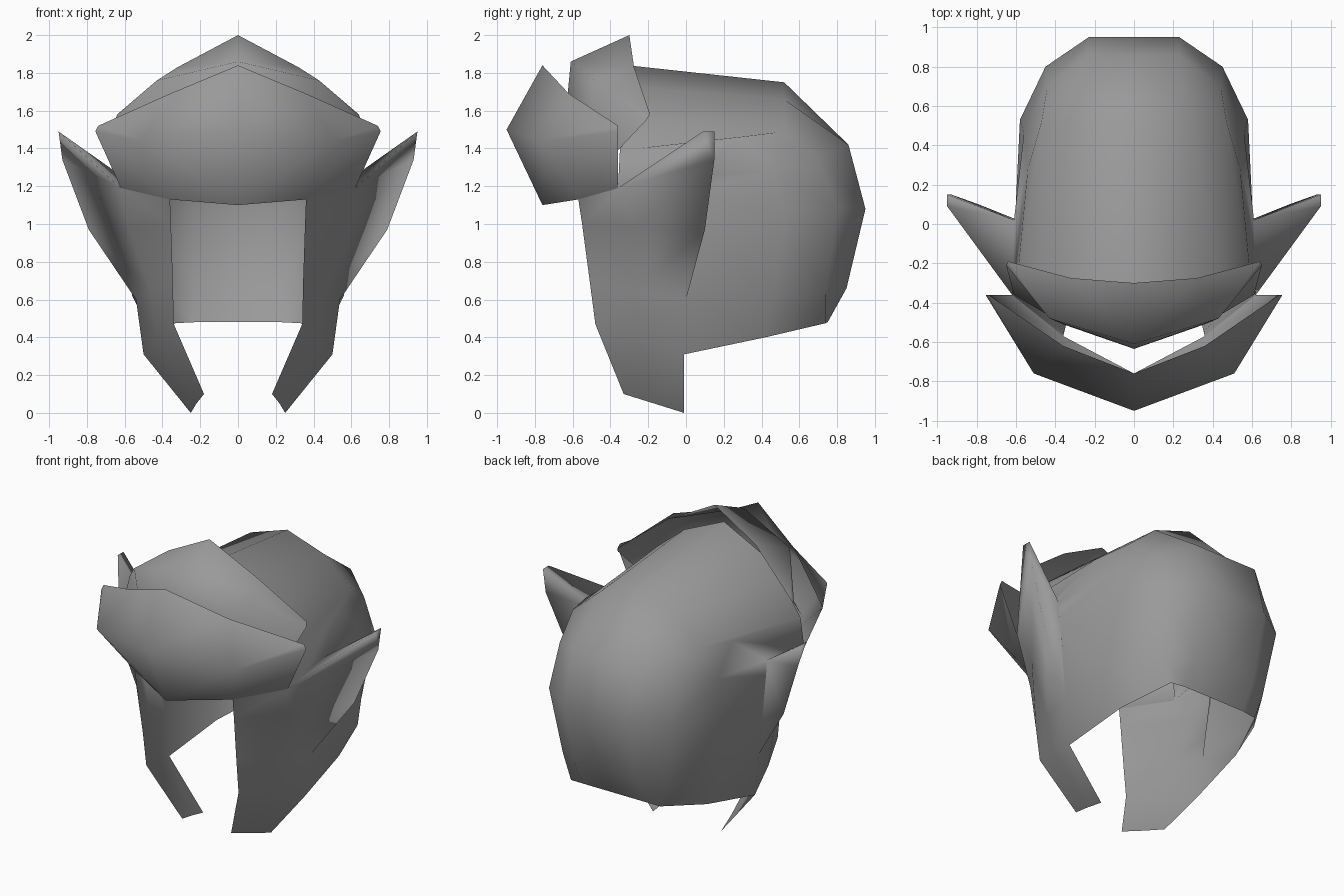
import bpy, bmesh, math

if "Cube" in bpy.data.objects:
    bpy.data.objects.remove(bpy.data.objects["Cube"])

grey = bpy.data.materials.new("dark_grey")
grey.diffuse_color = (.32, .32, .32, 1)
grey.use_nodes = True
grey.node_tree.nodes["Principled BSDF"].inputs["Base Color"].default_value = grey.diffuse_color


def finish(name, bm, angle=180):
    """Turn a right-half bmesh into a mirrored, softly shaded object."""
    bmesh.ops.remove_doubles(bm, verts=bm.verts, dist=0.001)
    me = bpy.data.meshes.new(name)
    bm.to_mesh(me)
    bm.free()
    me.materials.append(grey)
    ob = bpy.data.objects.new(name, me)
    bpy.context.collection.objects.link(ob)
    bpy.ops.object.select_all(action='DESELECT')
    ob.select_set(True)
    bpy.context.view_layer.objects.active = ob
    bpy.ops.object.shade_smooth_by_angle(angle=math.radians(angle))
    mod = ob.modifiers.new("mirror", 'MIRROR')
    mod.use_clip = True
    return ob


def sheet(bm, rows, flip=False):
    """Skin a list of equal-length point rows with quads."""
    vs = [[bm.verts.new(p) for p in r] for r in rows]
    for a, b in zip(vs, vs[1:]):
        for i in range(len(a) - 1):
            q = [a[i], a[i + 1], b[i + 1], b[i]]
            bm.faces.new(q[::-1] if flip else q)


def column(x, yz):
    return [(x, y, z) for y, z in yz]


# Skull shell: strips running from the brow over the top to the nape
back = [(-.4, 1.85), (.52, 1.75), (.86, 1.42), (.95, 1.08), (.85, .66), (.75, .48)]
shell = [
    column(0, back),
    [(.28, -.38, 1.73), (.27, .52, 1.66)] + column(.23, back[2:]),
    [(.46, -.36, 1.58), (.47, .52, 1.49), (.44, .70, 1.35),
     (.45, .80, 1.08), (.39, .74, .64), (.33, .74, .475)],
    [(.60, -.35, 1.39), (.54, .28, 1.46), (.56, .46, 1.28),
     (.58, .53, 1.05), (.56, .46, .62), (.45, .42, .40)],
    [(.62, -.36, 1.19), (.61, .02, 1.25), (.605, .02, 1.15),
     (.59, .02, 1.0), (.54, 0, .6), (.50, -.01, .31)],
]
bm = bmesh.new()
sheet(bm, shell, True)

# Cheek guard sweeping out into the ear fin, welded to the shell
sheet(bm, [
    [(.18, -.33, .10), (.22, -.17, .05), (.25, -.01, 0)],
    [(.34, -.48, .47), (.43, -.25, .39), (.50, -.01, .31)],
    [(.345, -.51, .70), (.46, -.27, .64), (.54, 0, .60)],
    [(.355, -.55, 1.0), (.58, -.27, .98), (.79, .10, .97)],
    [(.36, -.57, 1.13), (.62, -.36, 1.19), (.93, .15, 1.34)],
])
corner, root, base = (.62, -.36, 1.19), (.61, .02, 1.25), (.54, 0, .60)
tip_a, tip_b, low, mid = (.95, .09, 1.49), (.95, .15, 1.49), (.93, .15, 1.34), (.79, .10, .97)
for f in [(corner, low, tip_a), (low, tip_b, tip_a),
          (corner, tip_a, root), (tip_a, tip_b, root),
          (root, tip_b, low), (root, low, mid), (root, mid, base)]:
    bm.faces.new([bm.verts.new(p) for p in f])
finish("helmet_shell_with_cheek_fins", bm)

# Visor: peaked band bulging forward above the face opening
bm = bmesh.new()
sheet(bm, [
    [(0, -.76, 1.10), (.36, -.57, 1.13), (.62, -.36, 1.19)],
    [(0, -.95, 1.50), (.51, -.76, 1.44), (.755, -.36, 1.49)],
    [(0, -.76, 1.84), (.36, -.62, 1.69), (.74, -.36, 1.52)],
])
finish("visor", bm)

# Brow crest: second peaked band behind the visor
bm = bmesh.new()
sheet(bm, [
    [(0, -.635, 1.60), (.36, -.51, 1.50), (.61, -.36, 1.39)],
    [(0, -.61, 1.86), (.43, -.48, 1.76), (.65, -.21, 1.55)],
    [(0, -.30, 2.0), (.32, -.275, 1.83), (.64, -.19, 1.58)],
])
finish("brow_crest", bm)
